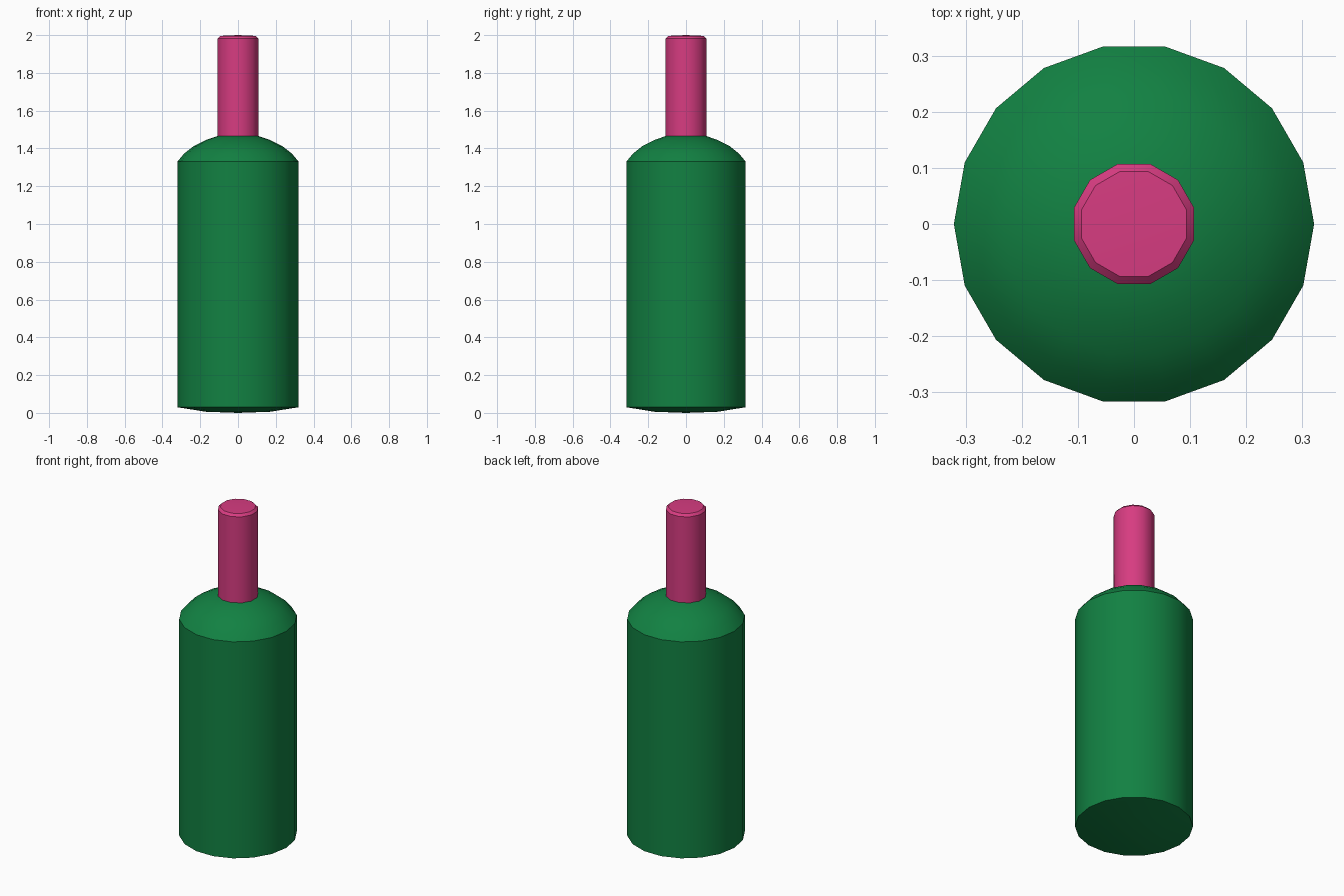
import bpy
import bmesh
import math

cube = bpy.data.objects.get("Cube")
if cube:
    bpy.data.objects.remove(cube, do_unlink=True)


def material(name, colour):
    mat = bpy.data.materials.new(name)
    mat.use_nodes = True
    mat.diffuse_color = colour
    mat.node_tree.nodes["Principled BSDF"].inputs["Base Color"].default_value = colour
    return mat


def lathe(name, profile, sides, turn, mat):
    """Spin (radius, z) points about z; a zero radius makes a closing tip."""
    bm = bmesh.new()
    rings = []
    for r, z in profile:
        if r == 0:
            rings.append([bm.verts.new((0, 0, z))] * sides)
        else:
            angles = [turn + 2 * math.pi * i / sides for i in range(sides)]
            rings.append([bm.verts.new((r * math.cos(a), r * math.sin(a), z)) for a in angles])
    for low, high in zip(rings, rings[1:]):
        for i in range(sides):
            j = (i + 1) % sides
            corners = [low[i], low[j], high[j], high[i]]
            bm.faces.new(list(dict.fromkeys(corners)))
    bmesh.ops.recalc_face_normals(bm, faces=bm.faces)
    mesh = bpy.data.meshes.new(name)
    bm.to_mesh(mesh)
    bm.free()
    mesh.materials.append(mat)
    obj = bpy.data.objects.new(name, mesh)
    bpy.context.collection.objects.link(obj)
    bpy.ops.object.select_all(action="DESELECT")
    obj.select_set(True)
    bpy.context.view_layer.objects.active = obj
    bpy.ops.object.shade_smooth_by_angle(angle=math.radians(37))
    return obj


green = material("bottle green", (0.006, 0.22, 0.055, 1))
pink = material("wrapper pink", (0.68, 0.045, 0.22, 1))

# Body: slightly domed base, straight wall, rounded shoulder
lathe("bottle_body",
      [(0, 0.0), (0.17, 0.006), (0.321, 0.03), (0.321, 1.33), (0.285, 1.373),
       (0.235, 1.412), (0.17, 1.445), (0.105, 1.467), (0, 1.475)],
      18, 0, green)

# Neck: straight tube with a small chamfer around its closed top
lathe("bottle_neck",
      [(0, 1.44), (0.111, 1.44), (0.111, 1.982), (0.097, 1.996), (0, 2.0)],
      12, math.radians(15), pink)
